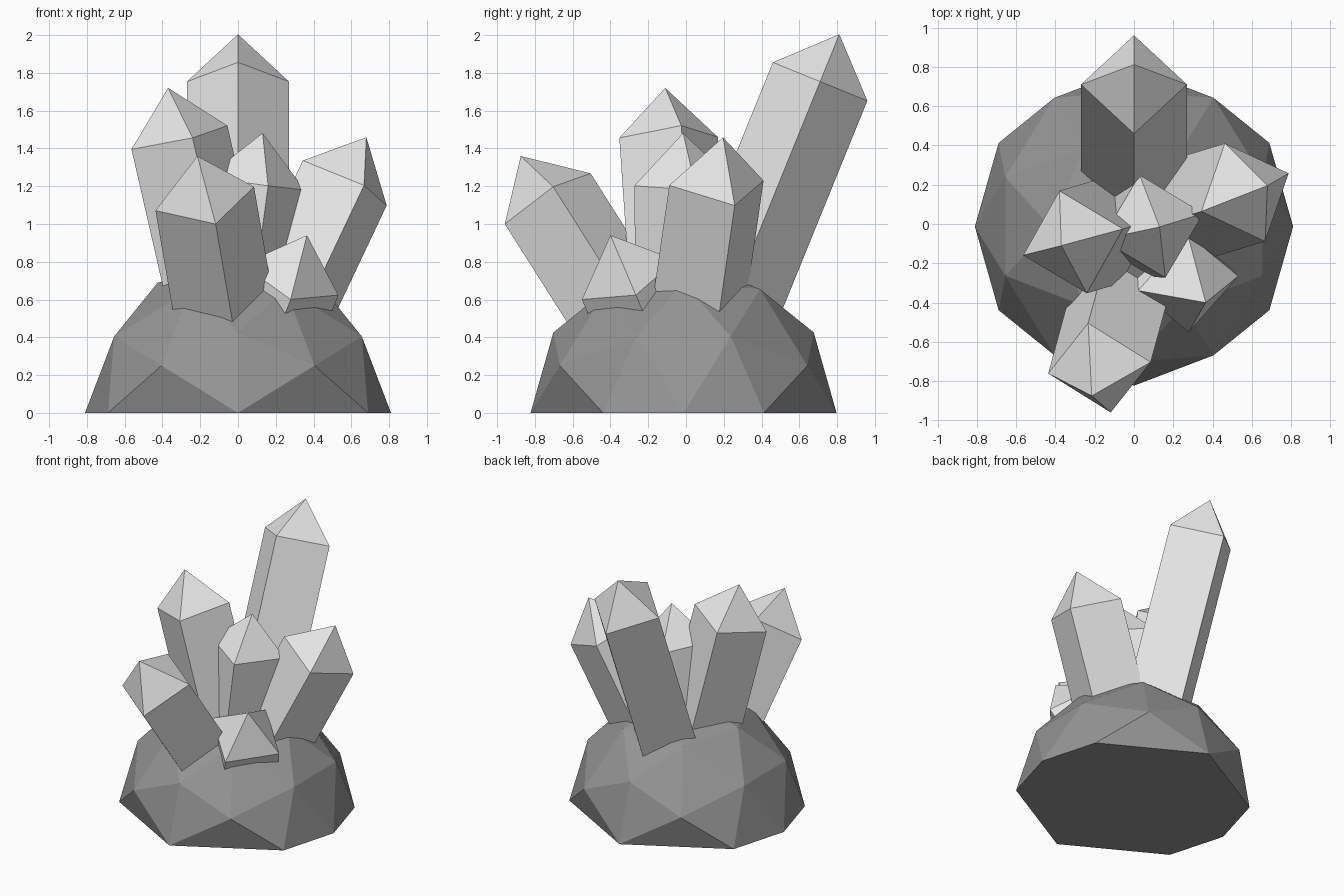
import bpy
import bmesh
from itertools import combinations
from mathutils import Vector

if "Cube" in bpy.data.objects:
    bpy.data.objects.remove(bpy.data.objects["Cube"], do_unlink=True)


def material(name, value):
    mat = bpy.data.materials.new(name)
    mat.use_nodes = True
    colour = (value, value, value, 1)
    mat.diffuse_color = colour
    mat.node_tree.nodes["Principled BSDF"].inputs["Base Color"].default_value = colour
    return mat


def finish(bm, name, mat):
    bmesh.ops.recalc_face_normals(bm, faces=bm.faces)
    mesh = bpy.data.meshes.new(name)
    bm.to_mesh(mesh)
    bm.free()
    mesh.materials.append(mat)
    obj = bpy.data.objects.new(name, mesh)
    bpy.context.collection.objects.link(obj)
    return obj


def rock(name, radius, centre, mat):
    """Upper half of a once-divided icosahedron resting on an edge, closed flat below."""
    phi = (1 + 5 ** 0.5) / 2
    corners = []
    for a in (-1, 1):
        for b in (-phi, phi):
            corners += [Vector((b, a, 0)), Vector((0, b, a)), Vector((a, 0, b))]
    points = corners + [p + q for p, q in combinations(corners, 2) if (p - q).length < 2.1]
    bm = bmesh.new()
    for p in points:
        if p.z > -0.01:
            bm.verts.new(p.normalized() * radius + Vector(centre))
    bmesh.ops.convex_hull(bm, input=bm.verts)
    flat = [e for e in bm.edges if all(abs(v.co.z) < 0.001 for v in e.verts)]
    bmesh.ops.dissolve_limit(bm, angle_limit=0.01, verts=bm.verts, edges=flat)
    return finish(bm, name, mat)


def crystal(name, shoulder, point, corner, length, mat):
    """Square prism with a pyramid tip; point and corner are directions from the shoulder centre."""
    size = 0.27
    centre = Vector(shoulder)
    axis = Vector(point).normalized()
    side = Vector(corner)
    side = (side - axis * side.dot(axis)).normalized()
    other = axis.cross(side)
    bm = bmesh.new()
    ring = [bm.verts.new(centre + d * size) for d in (side, other, -side, -other)]
    base = [bm.verts.new(v.co - axis * length) for v in ring]
    tip = bm.verts.new(centre + axis * size)
    for i in range(4):
        j = (i + 1) % 4
        bm.faces.new((base[i], base[j], ring[j], ring[i]))
        bm.faces.new((ring[i], ring[j], tip))
    bm.faces.new(base[::-1])
    return finish(bm, name, mat)


stone = material("dark grey stone", 0.3)
pale = material("pale grey crystal", 0.8)

# Base
rock("rock_base", 0.81, (0, -0.013, 0), stone)

# Crystals: shoulder centre, direction of the tip, direction of one corner, shaft length
crystal("tall_back_crystal", (0, 0.71, 1.754), (0, 0.1, 0.246), (1, 0, 0), 1.45, pale)
crystal("right_crystal", (-0.31, -0.092, 1.458), (-0.06, -0.018, 0.262), (0.07, -0.265, 0), 1.05, pale)
crystal("front_crystal", (-0.176, -0.732, 1.134), (-0.039, -0.143, 0.226), (0.057, -0.223, -0.134), 0.9, pale)
crystal("middle_crystal", (0.094, -0.012, 1.214), (0.036, -0.003, 0.267), (0.066, -0.263, -0.01), 0.85, pale)
crystal("left_crystal", (0.565, 0.161, 1.217), (0.115, 0.035, 0.243), (0.1, -0.25, -0.017), 0.95, pale)
crystal("short_front_crystal", (0.276, -0.302, 0.705), (0.089, -0.098, 0.235), (0.004, -0.248, -0.1), 0.35, pale)
